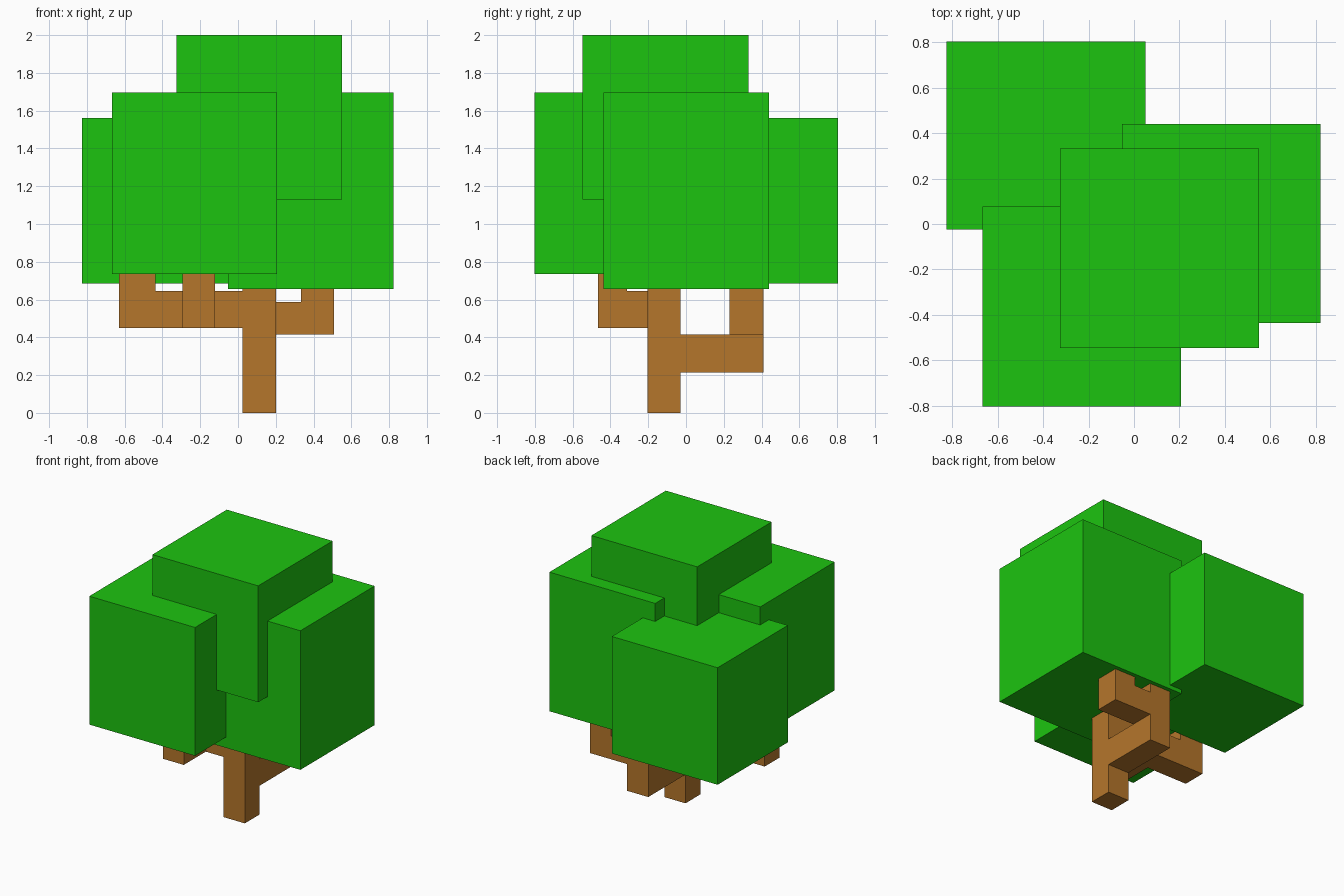
import bpy, bmesh
from mathutils import Vector

if "Cube" in bpy.data.objects:
    bpy.data.objects.remove(bpy.data.objects["Cube"])


def material(name, color):
    m = bpy.data.materials.new(name)
    m.diffuse_color = color
    m.use_nodes = True
    m.node_tree.nodes["Principled BSDF"].inputs["Base Color"].default_value = m.diffuse_color
    return m


LEAF = material("leaf_green", (0.012, 0.55, 0.005, 1))
BARK = material("bark_brown", (0.46, 0.18, 0.024, 1))


def prism(name, axis, profile, lo, hi, mat):
    """Extrude a flat profile from lo to hi along 'x' (profile is y,z) or 'y' (profile is x,z)."""
    place = (lambda p, d: (d, p[0], p[1])) if axis == 'x' else (lambda p, d: (p[0], d, p[1]))
    bm = bmesh.new()
    face = bm.faces.new([bm.verts.new(place(p, lo)) for p in profile])
    ext = bmesh.ops.extrude_face_region(bm, geom=[face], use_keep_orig=True)
    moved = [g for g in ext["geom"] if isinstance(g, bmesh.types.BMVert)]
    bmesh.ops.translate(bm, verts=moved, vec=Vector(place((0, 0), hi - lo)))
    bmesh.ops.recalc_face_normals(bm, faces=bm.faces)
    me = bpy.data.meshes.new(name)
    bm.to_mesh(me)
    bm.free()
    me.materials.append(mat)
    ob = bpy.data.objects.new(name, me)
    bpy.context.collection.objects.link(ob)
    return ob


def box(name, x, y, z, mat):
    rect = [(x[0], z[0]), (x[1], z[0]), (x[1], z[1]), (x[0], z[1])]
    return prism(name, 'y', rect, y[0], y[1], mat)


# Foliage blocks
box("foliage_top", (-0.325, 0.55), (-0.547, 0.332), (1.13, 2.0), LEAF)
box("foliage_front_left", (-0.668, 0.207), (-0.803, 0.077), (0.735, 1.695), LEAF)
box("foliage_right", (-0.053, 0.822), (-0.437, 0.44), (0.655, 1.695), LEAF)
box("foliage_back_left", (-0.825, 0.05), (-0.025, 0.805), (0.685, 1.56), LEAF)

# Trunk, and the low branch running to the back
TOP = 0.9  # branch tips end hidden inside the foliage
box("trunk", (0.025, 0.2), (-0.205, -0.03), (0, 1.2), BARK)
box("back_branch", (0.025, 0.2), (-0.03, 0.23), (0.215, 0.415), BARK)

# Upright of the back branch with its fork to the right
prism("back_fork", 'y',
      [(0.025, 0.215), (0.2, 0.215), (0.2, 0.415), (0.508, 0.415), (0.508, TOP),
       (0.334, TOP), (0.334, 0.588), (0.2, 0.588), (0.2, TOP), (0.025, TOP)],
      0.23, 0.41, BARK)

# Left branch, turning up at its end
prism("left_branch", 'y',
      [(0.025, 0.45), (0.025, 0.645), (-0.438, 0.645), (-0.438, TOP),
       (-0.63, TOP), (-0.63, 0.45)],
      -0.205, -0.03, BARK)

# Twig from the left branch to the front, turning up at its end
prism("front_branch", 'x',
      [(-0.205, 0.45), (-0.205, 0.645), (-0.312, 0.645), (-0.312, TOP),
       (-0.465, TOP), (-0.465, 0.45)],
      -0.293, -0.123, BARK)
